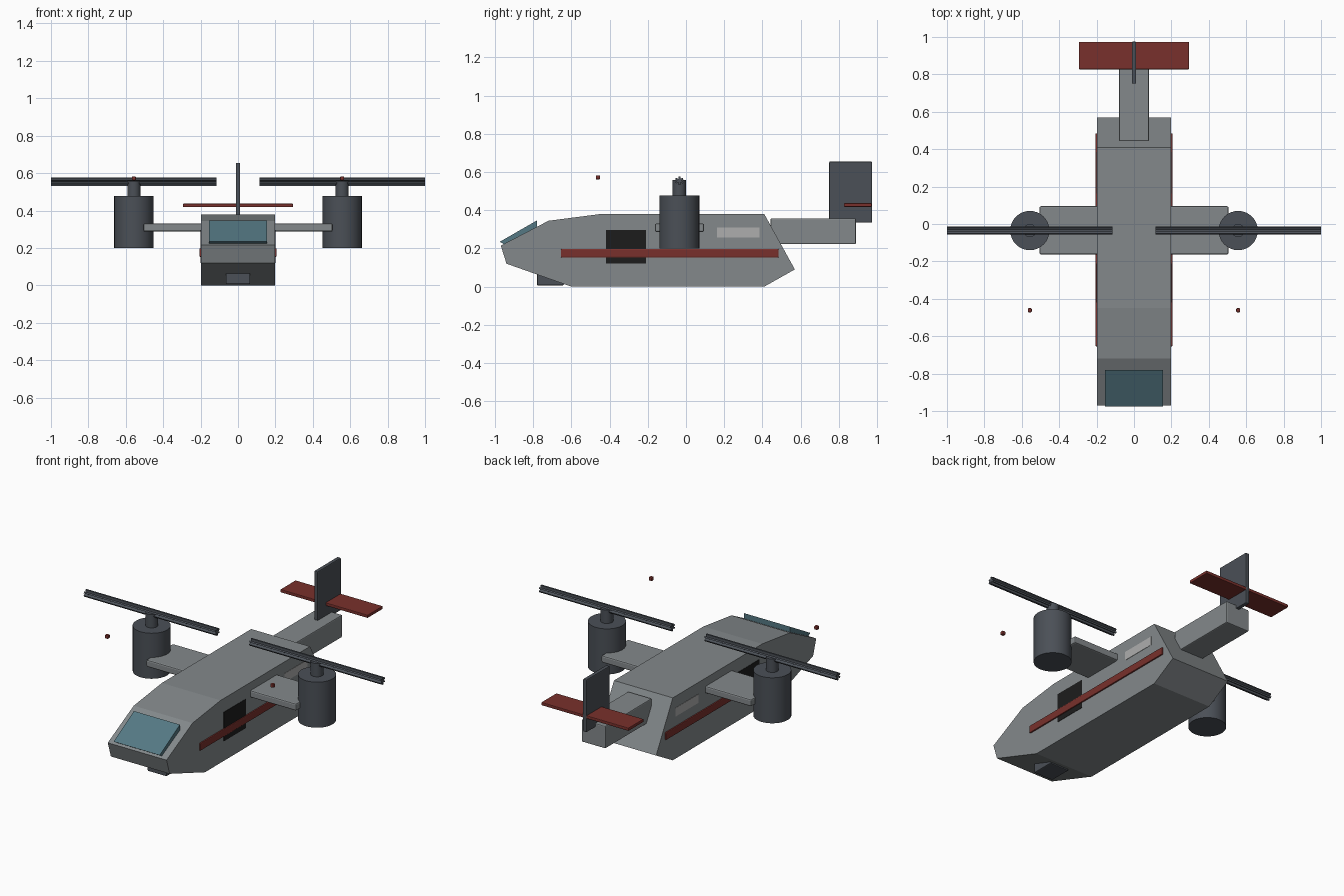
import bpy, bmesh
from math import radians
from mathutils import Matrix

if "Cube" in bpy.data.objects:
    bpy.data.objects.remove(bpy.data.objects["Cube"])


def material(name, r, g, b):
    m = bpy.data.materials.new(name)
    m.diffuse_color = (r, g, b, 1)
    m.use_nodes = True
    m.node_tree.nodes["Principled BSDF"].inputs["Base Color"].default_value = m.diffuse_color
    return m


HULL = material("hull_grey", 0.23, 0.25, 0.26)
DARK = material("dark_grey", 0.07, 0.08, 0.095)
BLACK = material("black", 0.012, 0.012, 0.012)
RED = material("red", 0.19, 0.03, 0.025)
GLASS = material("glass", 0.09, 0.19, 0.23)
LIGHT = material("light_grey", 0.42, 0.42, 0.42)


def finish(bm, name, mat, bevel=0):
    bmesh.ops.recalc_face_normals(bm, faces=bm.faces)
    me = bpy.data.meshes.new(name)
    bm.to_mesh(me)
    bm.free()
    ob = bpy.data.objects.new(name, me)
    bpy.context.collection.objects.link(ob)
    me.materials.append(mat)
    if bevel:
        mod = ob.modifiers.new("Bevel", "BEVEL")
        mod.width = bevel
        mod.segments = 2
    return ob


def box(name, x, y, z, mat, bevel=0):
    """Box from (min, max) ranges on each axis."""
    bm = bmesh.new()
    mid = [(a + b) / 2 for a, b in (x, y, z)]
    size = [b - a for a, b in (x, y, z)]
    bmesh.ops.create_cube(bm, size=1, matrix=Matrix.Translation(mid) @ Matrix.Diagonal((*size, 1)))
    return finish(bm, name, mat, bevel)


def prism(name, profile, half, mat):
    """Side profile (y, z) extruded across x."""
    bm = bmesh.new()
    face = bm.faces.new([bm.verts.new((-half, y, z)) for y, z in profile])
    ext = bmesh.ops.extrude_face_region(bm, geom=[face])["geom"]
    bmesh.ops.translate(bm, vec=(2 * half, 0, 0),
                        verts=[v for v in ext if isinstance(v, bmesh.types.BMVert)])
    return finish(bm, name, mat)


def cylinder(name, x, y, z0, z1, r, mat):
    bm = bmesh.new()
    bmesh.ops.create_cone(bm, cap_ends=True, segments=32, radius1=r, radius2=r, depth=z1 - z0,
                          matrix=Matrix.Translation((x, y, (z0 + z1) / 2)))
    ob = finish(bm, name, mat)
    bpy.ops.object.select_all(action="DESELECT")
    ob.select_set(True)
    bpy.context.view_layer.objects.active = ob
    bpy.ops.object.shade_smooth_by_angle(angle=radians(35))
    return ob


# Fuselage, windshield and chin sensor
prism("fuselage", [(-0.97, 0.215), (-0.72, 0.345), (-0.45, 0.38), (0.41, 0.38),
                   (0.57, 0.09), (0.41, 0.0), (-0.60, 0.0), (-0.94, 0.12)], 0.198, HULL)
prism("windshield", [(-0.975, 0.235), (-0.78, 0.347), (-0.78, 0.305), (-0.95, 0.22)], 0.155, GLASS)
box("chin_sensor", (-0.065, 0.065), (-0.78, -0.64), (0.006, 0.066), DARK, 0.006)

# Wing and tail
box("wing", (-0.505, 0.505), (-0.163, 0.095), (0.287, 0.33), HULL, 0.008)
box("tail_boom", (-0.08, 0.08), (0.443, 0.89), (0.222, 0.358), HULL, 0.006)
box("tail_fin", (-0.012, 0.012), (0.75, 0.975), (0.335, 0.655), DARK, 0.005)
box("tailplane", (-0.294, 0.294), (0.827, 0.973), (0.418, 0.437), RED, 0.004)

ROTOR_X, ROTOR_Y, ROTOR_Z = 0.557, -0.035, 0.555
for s, side in ((-1, "left"), (1, "right")):
    # Side doors, windows and stripes
    def strip(name, outer, y, z, mat, bevel=0):
        box(f"{side}_{name}", sorted((s * 0.188, s * outer)), y, z, mat, bevel)
    strip("door", 0.2, (-0.42, -0.21), (0.12, 0.297), BLACK)
    strip("window", 0.2, (0.163, 0.385), (0.257, 0.31), LIGHT)
    strip("stripe", 0.206, (-0.655, 0.485), (0.152, 0.198), RED, 0.005)

    # Engine nacelle and mast
    x = s * ROTOR_X
    cylinder(f"{side}_nacelle", x, ROTOR_Y, 0.2, 0.477, 0.105, DARK)
    cylinder(f"{side}_mast", x, ROTOR_Y, 0.47, 0.558, 0.035, DARK)

    # Rotor: three bars crossed about their long axis
    for i in range(3):
        bm = bmesh.new()
        bmesh.ops.create_cube(bm, size=1, matrix=Matrix.Translation((x, ROTOR_Y, ROTOR_Z))
                              @ Matrix.Rotation(radians(60 * i), 4, "X")
                              @ Matrix.Diagonal((0.886, 0.01, 0.045, 1)))
        finish(bm, f"{side}_rotor_blade_{i + 1}", DARK)

    # Small red marker ahead of each rotor
    box(f"{side}_marker", (x - 0.011, x + 0.011), (-0.472, -0.45), (0.561, 0.583), RED, 0.005)
